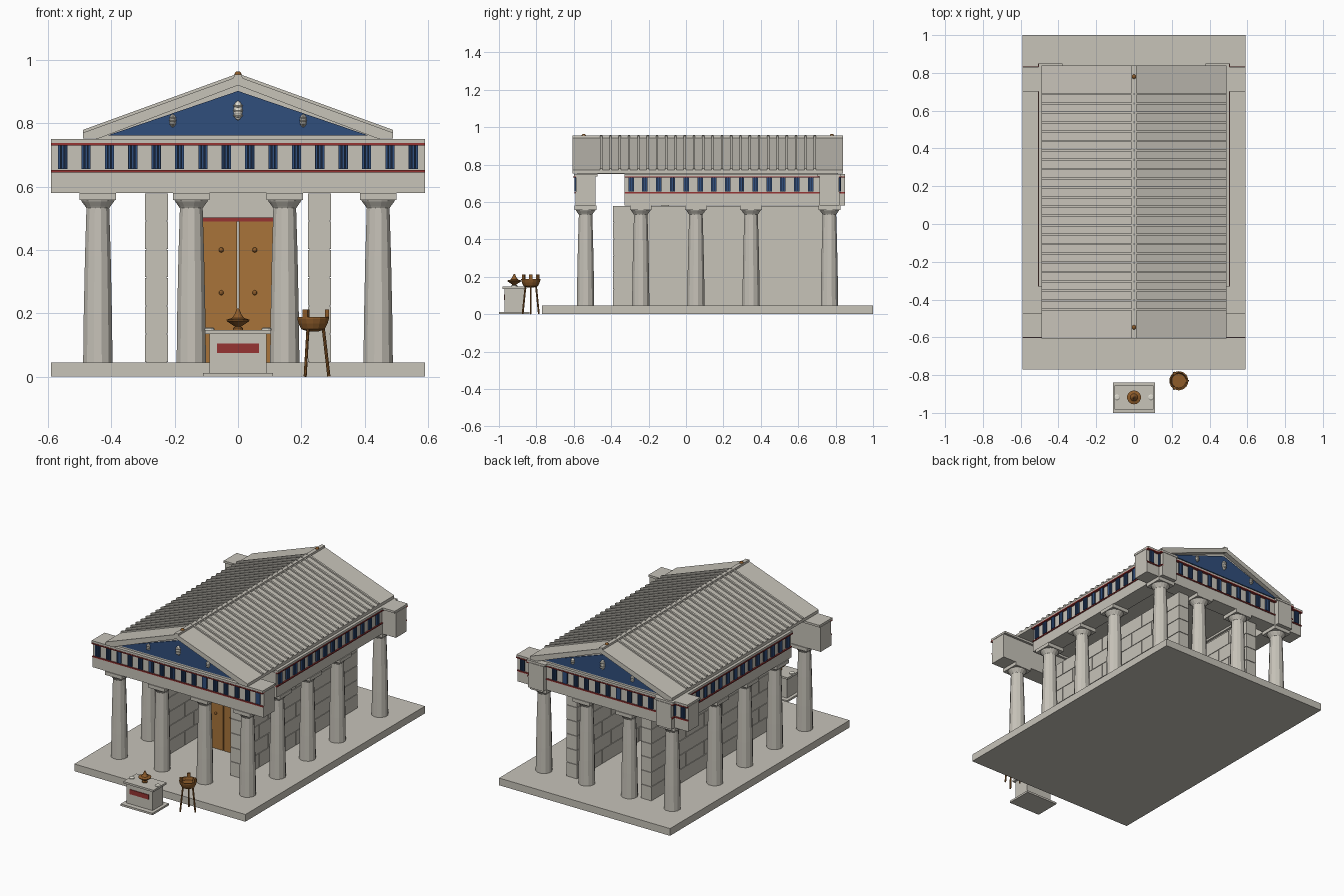
import bpy, bmesh, math
from mathutils import Matrix, Vector

if "Cube" in bpy.data.objects:
    bpy.data.objects.remove(bpy.data.objects["Cube"])

def srgb(r, g, b):
    f = lambda c: c / 12.92 if c <= 0.04045 else ((c + 0.055) / 1.055) ** 2.4
    return tuple(f(v / 255) for v in (r, g, b)) + (1,)

MATS = {}
for n, c in {"stone": (199, 195, 185), "pale_stone": (222, 219, 208), "blue": (48, 78, 124),
             "dark_blue": (26, 36, 56), "red": (150, 52, 50), "door_wood": (168, 116, 58),
             "bronze": (142, 92, 42)}.items():
    MATS[n] = bpy.data.materials.new(n)
    MATS[n].diffuse_color = srgb(*c)

parts = {}

def part(name, mat):
    if name not in parts:
        parts[name] = (bmesh.new(), mat)
    return parts[name][0]

def box(bm, x0, x1, y0, y1, z0, z1, m=Matrix()):
    mat = m @ Matrix.Translation(((x0 + x1) / 2, (y0 + y1) / 2, (z0 + z1) / 2)) \
        @ Matrix.Diagonal((x1 - x0, y1 - y0, z1 - z0, 1))
    bmesh.ops.create_cube(bm, size=1, matrix=mat)

def lathe(bm, x, y, prof, n):
    """Closed turned solid from (radius, z) rings."""
    rings = [[bm.verts.new((x + r * math.cos(2 * math.pi * (i + .5) / n),
                            y + r * math.sin(2 * math.pi * (i + .5) / n), z)) for i in range(n)]
             for r, z in prof]
    for a, b in zip(rings, rings[1:]):
        for i in range(n):
            j = (i + 1) % n
            bm.faces.new((a[i], a[j], b[j], b[i]))
    bm.faces.new(rings[0][::-1])
    bm.faces.new(rings[-1])

def prism(bm, pts, y0, y1):
    """Polygon in x,z pushed along y."""
    a = [bm.verts.new((x, y0, z)) for x, z in pts]
    b = [bm.verts.new((x, y1, z)) for x, z in pts]
    k = len(pts)
    bm.faces.new(a)
    bm.faces.new(b[::-1])
    for i in range(k):
        j = (i + 1) % k
        bm.faces.new((a[j], a[i], b[i], b[j]))

def ball(bm, x, y, z, sx, sy, sz, u=10, v=6):
    bmesh.ops.create_uvsphere(bm, u_segments=u, v_segments=v, radius=1,
                              matrix=Matrix.Translation((x, y, z)) @ Matrix.Diagonal((sx, sy, sz, 1)))

def rod(bm, p, q, r1, r2, n=8):
    p, q = Vector(p), Vector(q)
    rot = (q - p).to_track_quat('Z', 'Y').to_matrix().to_4x4()
    bmesh.ops.create_cone(bm, cap_ends=True, segments=n, radius1=r1, radius2=r2,
                          depth=(q - p).length, matrix=Matrix.Translation((p + q) / 2) @ rot)

FRONT, BACK, GAP, BASE, TOP = -0.537, 0.767, 0.295, 0.045, 0.58

# platform
box(part("platform", "stone"), -.59, .59, -.77, 1, 0, BASE)

# columns with capitals: both ends and the long sides
spots = [(GAP * (i - 1.5), y) for i in range(4) for y in (FRONT, BACK)]
spots += [(s * GAP * 1.5, FRONT + GAP * k) for s in (-1, 1) for k in (1, 2, 3)]
for x, y in spots:
    lathe(part("column_shafts", "stone"), x, y,
          [(.048, BASE), (.046, .2), (.042, .38), (.037, .54)], 12)
    cap = part("column_capitals", "stone")
    lathe(cap, x, y, [(.037, .532), (.04, .537), (.052, .553), (.054, .558)], 16)
    box(cap, x - .058, x + .058, y - .058, y + .058, .558, TOP)

# entablature: the same beam placed on four sides, decorated face at local -y
beams = [(0, FRONT, 0), (0, BACK, math.pi),
         (1.5 * GAP, .26, math.pi / 2), (-1.5 * GAP, .26, -math.pi / 2)]
L = .59
for x, y, a in beams:
    m = Matrix.Translation((x, y, 0)) @ Matrix.Rotation(a, 4, 'Z')
    box(part("architraves", "stone"), -L, L, -.053, .053, TOP, .65, m)
    box(part("friezes", "stone"), -L, L, -.05, .053, .65, .735, m)
    box(part("cornices", "stone"), -L, L, -.063, .065, .737, .75, m)
    red = part("red_bands", "red")
    box(red, -L, L, -.058, -.045, .645, .652, m)
    box(red, -L, L, -.066, -.045, .73, .737, m)
    for i in range(16):
        t = .0738 * (i - 7.5)
        box(part("triglyph_backs", "dark_blue"), t - .0145, t + .0145, -.054, -.045, .656, .73, m)
        for d in (-.0105, 0, .0105):
            box(part("triglyph_bars", "blue"), t + d - .0038, t + d + .0038, -.059, -.045, .656, .73, m)

# roof slabs, tile ribs and ridge
E, R = (.49, .770), (0, .948)
prism(part("roof", "stone"),
      [(-.49, .752), (-.49, E[1]), R, E, (.49, .752), (.44, .752), (0, .92), (-.44, .752)][::-1],
      -.607, .84)
for i in range(24):
    y = -.453 + i * 1.141 / 23
    for s in (-1, 1):
        pts = [(0, .944), (0, .957), (s * .49, .779), (s * .49, .766)]
        prism(part("roof_ribs", "stone"), pts if s < 0 else pts[::-1], y - .006, y + .006)
prism(part("ridge_cap", "stone"), [(-.014, .942), (.014, .942), (.012, .954), (-.012, .954)], -.607, .84)

# pediments with painted field, ornaments and finials
prism(part("pediment_wall", "stone"), [(-.45, .75), (.45, .75), (0, .925)], -.58, .813)
for y, s in ((-.58, -1), (.813, 1)):
    prism(part("pediment_fields", "blue"), [(-.41, .762), (.41, .762), (0, .902)],
          min(y, y + s * .006), max(y, y + s * .006))
    for x, z, w, h in ((0, .84, .015, .031), (-.206, .808, .011, .021), (.206, .808, .011, .021)):
        orn = part("pediment_ornaments", "pale_stone")
        ball(orn, x, y + s * .007, z, w, .012, h)
        for k in (-.5, 0, .5):
            ball(orn, x, y + s * .01, z + k * h, w * 1.05, .012, h * .22, 8, 4)
for y in (-.547, .78):
    ball(part("ridge_finials", "bronze"), 0, y, .954, .012, .012, .01)

# side walls in staggered blocks
W0, W1, H = -.39, .76, (TOP - BASE) / 6
for s in (-1, 1):
    cx = s * .257
    box(part("wall_cores", "stone"), cx - .032, cx + .032, W0 + .004, W1 - .004, BASE, TOP - .002)
    for r in range(6):
        y = W0 - (.09 if r % 2 else 0)
        while y < W1 - .01:
            a, b = max(y, W0), min(y + .18, W1)
            box(part("wall_blocks", "stone"), cx - .036, cx + .036, a + .0015 * (a > W0),
                b - .0015 * (b < W1), BASE + r * H + .0015, BASE + (r + 1) * H - .0015)
            y += .18

# door with lintel and studs
DY = -.13
box(part("door_wall", "stone"), -.14, .14, DY, DY + .04, BASE, TOP)
for s in (-1, 1):
    box(part("door_leaves", "door_wood"), min(s * .003, s * .115), max(s * .003, s * .115),
        DY - .012, DY, BASE, .49)
    for z in (.265, .40):
        ball(part("door_studs", "bronze"), s * .053, DY - .014, z, .008, .008, .008)
box(part("door_lintel", "red"), -.12, .12, DY - .016, DY, .49, .502)

# altar with red panel, bolsters and offering bowl
AY = -.918
alt = part("altar", "stone")
box(alt, -.11, .11, -1, -.838, 0, .012)
box(alt, -.09, .09, AY - .052, AY + .052, .012, .135)
box(alt, -.104, .104, AY - .064, AY + .064, .135, .147)
box(part("altar_panel", "red"), -.066, .066, AY - .056, AY - .05, .075, .104)
for s in (-1, 1):
    lathe(part("altar_knobs", "pale_stone"), s * .09, AY, [(.016, .145), (.016, .152), (.01, .156)], 12)
lathe(part("offering_bowl", "bronze"), 0, AY,
      [(.016, .147), (.016, .153), (.01, .158), (.036, .175), (.037, .18), (.02, .185),
       (.012, .195), (.003, .216)], 14)

# tripod cauldron
TX, TY = .237, -.83
lathe(part("cauldron", "bronze"), TX, TY,
      [(.018, .143), (.038, .15), (.047, .168), (.051, .182), (.051, .189), (.044, .189), (.038, .172)], 14)
for k in range(3):
    c, s = math.cos(k * 2 * math.pi / 3), math.sin(k * 2 * math.pi / 3)
    rod(part("tripod_legs", "bronze"), (TX + .05 * c, TY + .05 * s, 0),
        (TX + .032 * c, TY + .032 * s, .155), .005, .005)
    m = Matrix.Translation((TX, TY, 0)) @ Matrix.Rotation(k * 2 * math.pi / 3, 4, 'Z')
    box(part("cauldron_handles", "bronze"), .038, .05, -.009, .009, .185, .212, m)

for name, (bm, mat) in parts.items():
    bmesh.ops.recalc_face_normals(bm, faces=bm.faces)
    me = bpy.data.meshes.new(name)
    bm.to_mesh(me)
    bm.free()
    me.materials.append(MATS[mat])
    bpy.context.collection.objects.link(bpy.data.objects.new(name, me))

for m in bpy.data.materials:
    if m.users and not m.is_grease_pencil:
        m.use_nodes = True
        m.node_tree.nodes["Principled BSDF"].inputs["Base Color"].default_value = m.diffuse_color
